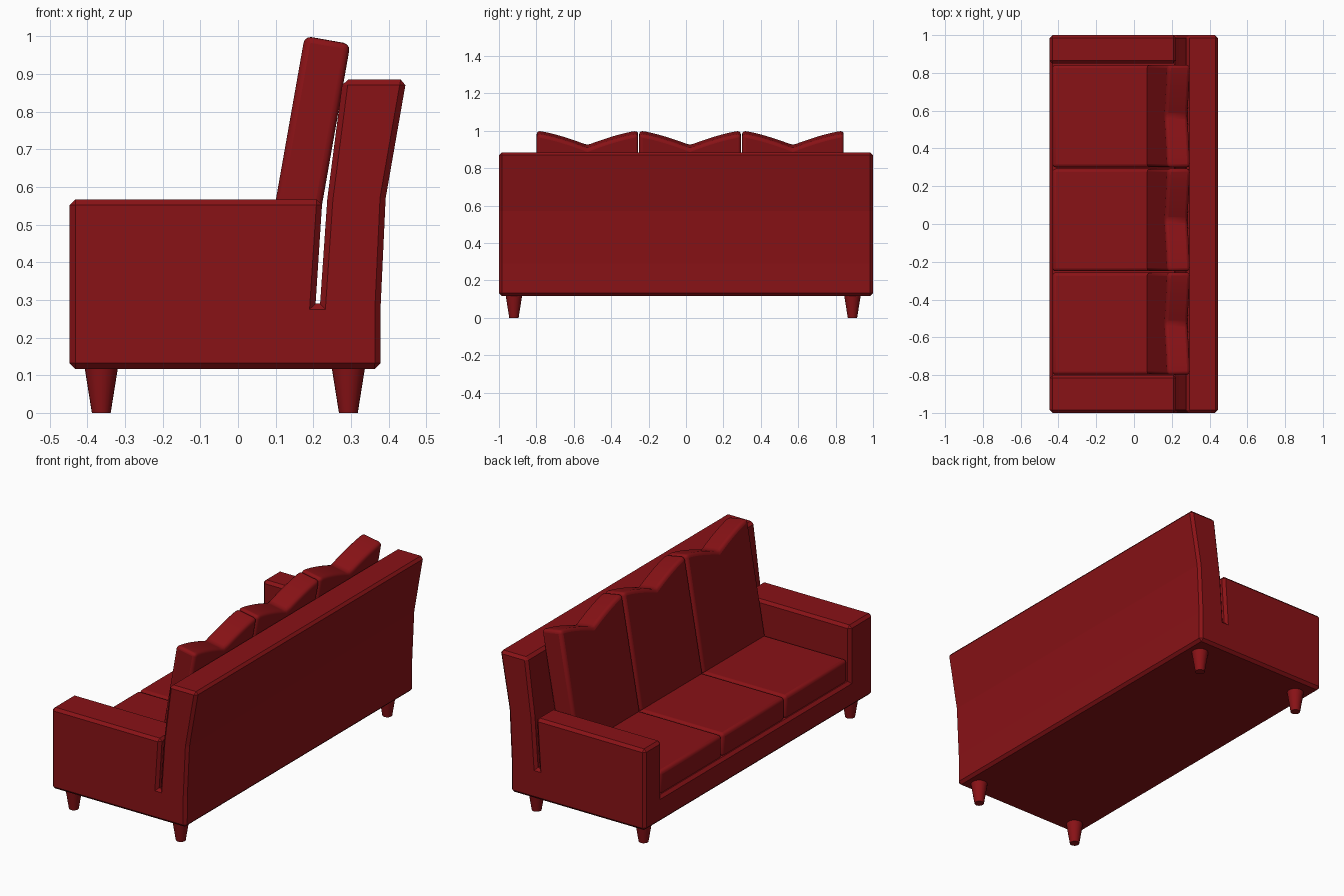
import bpy, bmesh, math

if "Cube" in bpy.data.objects:
    bpy.data.objects.remove(bpy.data.objects["Cube"])

red = bpy.data.materials.new("red_fabric")
red.diffuse_color = (0.25, 0.006, 0.008, 1)
red.use_nodes = True
red.node_tree.nodes["Principled BSDF"].inputs["Base Color"].default_value = red.diffuse_color


def add_object(name, bm):
    bmesh.ops.recalc_face_normals(bm, faces=bm.faces)
    me = bpy.data.meshes.new(name)
    bm.to_mesh(me)
    bm.free()
    ob = bpy.data.objects.new(name, me)
    bpy.context.collection.objects.link(ob)
    me.materials.append(red)
    return ob


def prism(points, offset):
    """Closed prism: one face from 3D points, extruded by offset."""
    bm = bmesh.new()
    face = bm.faces.new([bm.verts.new(p) for p in points])
    out = bmesh.ops.extrude_face_region(bm, geom=[face], use_keep_orig=True)
    verts = [g for g in out["geom"] if isinstance(g, bmesh.types.BMVert)]
    bmesh.ops.translate(bm, verts=verts, vec=offset)
    return bm


def smooth(ob, angle=40):
    bpy.ops.object.select_all(action='DESELECT')
    ob.select_set(True)
    bpy.context.view_layer.objects.active = ob
    bpy.ops.object.shade_smooth_by_angle(angle=math.radians(angle))


def soften(ob, width, segments=3):
    m = ob.modifiers.new("rounded_edges", 'BEVEL')
    m.width, m.segments = width, segments
    m.limit_method, m.angle_limit = 'ANGLE', math.radians(40)
    smooth(ob)


# Body: arm and back silhouette with the narrow slot between them
side = [(-.447, .117), (.378, .117), (.379, .29), (.392, .57), (.447, .885),
        (.278, .885), (.237, .567), (.218, .29), (.206, .29), (.224, .567),
        (-.447, .567)]
body = add_object("sofa_body", prism([(x, -1, z) for x, z in side], (0, 2, 0)))

# Seat well cut between the arms
well = [(-.6, .26), (.212, .26), (.212, .29), (.2305, .567), (.24, .7), (-.6, .7)]
cutter = add_object("well_cutter", prism([(x, -.80, z) for x, z in well], (0, 1.65, 0)))
cut = body.modifiers.new("well", 'BOOLEAN')
cut.object, cut.operation, cut.solver = cutter, 'DIFFERENCE', 'EXACT'
cutter.hide_render = True
bpy.context.view_layer.update()
result = bpy.data.meshes.new_from_object(
    body.evaluated_get(bpy.context.evaluated_depsgraph_get()))
body.modifiers.clear()
bpy.data.objects.remove(cutter)

# Chamfer the outward edges of the body
bm = bmesh.new()
bm.from_mesh(result)
bmesh.ops.dissolve_limit(bm, angle_limit=.01, verts=bm.verts, edges=bm.edges)
edges = []
for e in bm.edges:
    c = (e.verts[0].co + e.verts[1].co) / 2
    hidden = c.x > .1 and .2 < c.z < .31 and abs(c.y) < .9
    if e.is_manifold and e.calc_face_angle_signed() > math.radians(35) and not hidden:
        edges.append(e)
bmesh.ops.bevel(bm, geom=edges, offset=.015, segments=1, affect='EDGES', clamp_overlap=False)
bm.to_mesh(body.data)
bm.free()

# Seat and back cushions, three across
tilt = math.radians(10)
s, c = math.sin(tilt), math.cos(tilt)
spans = [(-.798, -.256), (-.25, .293), (.30, .843)]
for i, (y0, y1) in enumerate(spans):
    corners = [(-.432, y0, .255), (.2, y0, .255), (.2, y1, .255), (-.432, y1, .255)]
    seat = add_object(f"seat_cushion_{i + 1}", prism(corners, (0, 0, .128)))
    soften(seat, .018)

    # Back cushion with a dipped top edge, leaning backwards
    outline = [(y0, 0), (y1, 0)]
    n = 16
    for k in range(n + 1):
        u = 1 - 2 * k / n
        outline.append(((y0 + y1) / 2 + u * (y1 - y0) / 2,
                        .643 - .078 * (1 - abs(u)) ** 1.35))
    pts = [(.066 + h * s, y, .37 + h * c) for y, h in outline]
    back = add_object(f"back_cushion_{i + 1}", prism(pts, (.123 * c, 0, -.123 * s)))
    soften(back, .018)

# Tapered legs
for name, x in (("front", -.363), ("rear", .293)):
    for label, y in (("near", -.92), ("far", .89)):
        bm = bmesh.new()
        bmesh.ops.create_cone(bm, cap_ends=True, segments=20, radius1=.025,
                              radius2=.045, depth=.125)
        bmesh.ops.translate(bm, verts=bm.verts, vec=(x, y, .0625))
        smooth(add_object(f"{name}_leg_{label}", bm))
